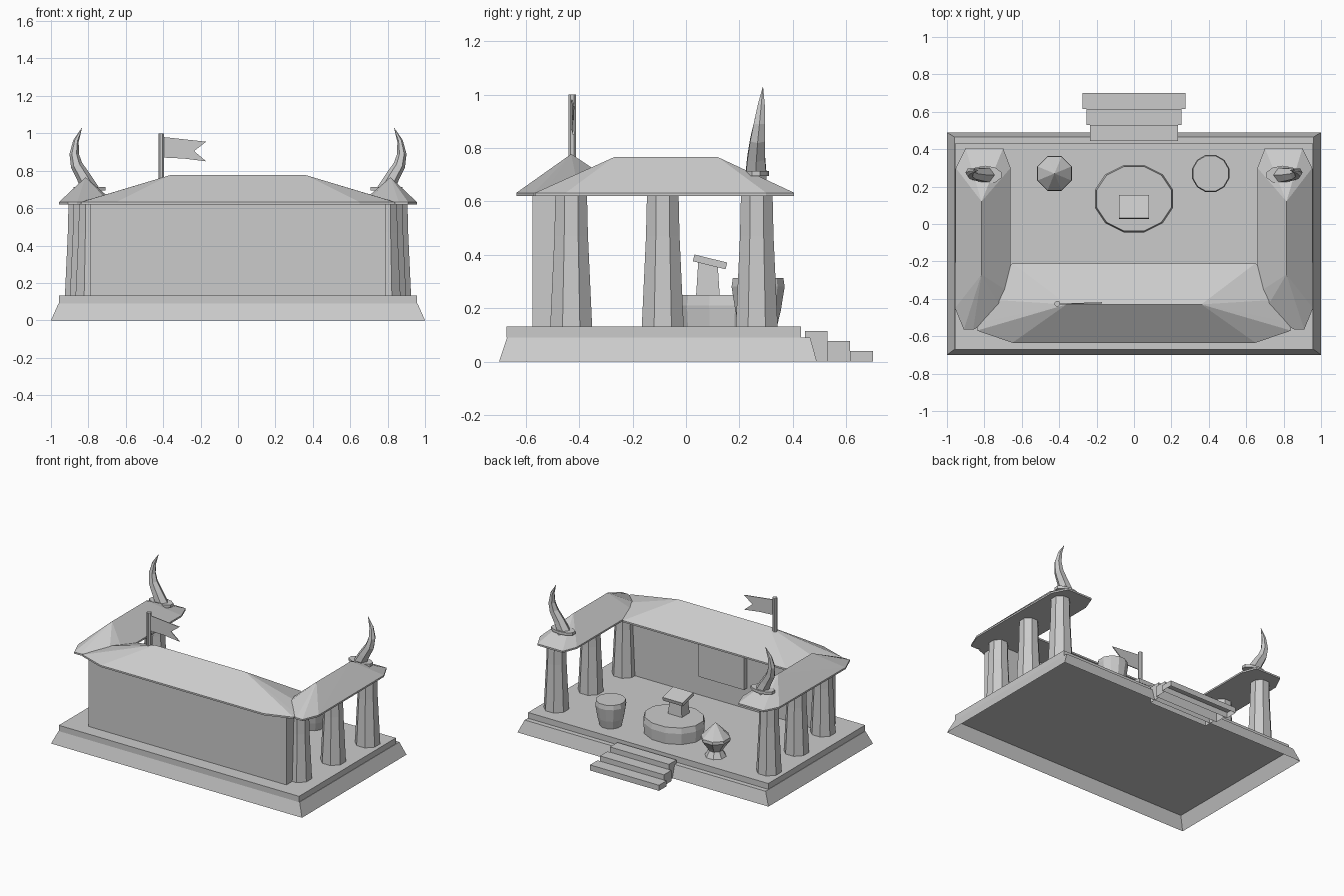
import bpy, bmesh, math
from mathutils import Vector, Matrix

cube = bpy.data.objects.get("Cube")
if cube:
    bpy.data.objects.remove(cube, do_unlink=True)

stone = bpy.data.materials.new("grey_stone")
stone.use_nodes = True
GREY = (0.6, 0.6, 0.6, 1)
stone.diffuse_color = GREY
stone.node_tree.nodes["Principled BSDF"].inputs["Base Color"].default_value = GREY


def finish(name, bm):
    mesh = bpy.data.meshes.new(name)
    bm.to_mesh(mesh)
    bm.free()
    mesh.materials.append(stone)
    obj = bpy.data.objects.new(name, mesh)
    bpy.context.collection.objects.link(obj)
    return obj


def hull(name, points, open_bottom=False):
    """Flat-faced convex solid around the points."""
    bm = bmesh.new()
    verts = [bm.verts.new(p) for p in points]
    bmesh.ops.convex_hull(bm, input=verts)
    loose = [v for v in bm.verts if not v.link_faces]
    bmesh.ops.delete(bm, geom=loose, context='VERTS')
    bmesh.ops.dissolve_limit(bm, angle_limit=0.01, verts=bm.verts, edges=bm.edges)
    bmesh.ops.recalc_face_normals(bm, faces=bm.faces)
    if open_bottom:
        low = min(bm.faces, key=lambda f: f.calc_center_median().z)
        bmesh.ops.delete(bm, geom=[low], context='FACES_ONLY')
    return finish(name, bm)


def rect(x, y0, y1, z):
    return [(sx, sy, z) for sx in (-x, x) for sy in (y0, y1)]


def block(name, x, y0, y1, z0, z1, open_bottom=False):
    return hull(name, rect(x, y0, y1, z0) + rect(x, y0, y1, z1), open_bottom)


def loft(name, rings):
    """Skin a list of equal rings and cap both ends."""
    bm = bmesh.new()
    rows = [[bm.verts.new(p) for p in ring] for ring in rings]
    n = len(rows[0])
    for a, b in zip(rows, rows[1:]):
        for i in range(n):
            j = (i + 1) % n
            bm.faces.new((a[i], a[j], b[j], b[i]))
    bm.faces.new(rows[0])
    bm.faces.new(rows[-1])
    bmesh.ops.remove_doubles(bm, verts=bm.verts, dist=0.0005)
    bmesh.ops.recalc_face_normals(bm, faces=bm.faces)
    return finish(name, bm)


def lathe(name, cx, cy, profile, sides, squash=1.0):
    """Turned part from (radius, height) pairs."""
    rings = []
    for r, z in profile:
        angles = [math.tau * (i + 0.5) / sides for i in range(sides)]
        rings.append([(cx + r * math.cos(a), cy + squash * r * math.sin(a), z) for a in angles])
    return loft(name, rings)


def tube(name, path, sides=6):
    """Tapered tube through (x, y, z, radius) points, bending in the xz plane."""
    centres = [Vector(p[:3]) for p in path]
    depth = Vector((0, 1, 0))
    rings = []
    for k, c in enumerate(centres):
        tangent = centres[min(k + 1, len(path) - 1)] - centres[max(k - 1, 0)]
        across = tangent.cross(depth).normalized()
        r = path[k][3]
        angles = [math.tau * i / sides for i in range(sides)]
        rings.append([c + r * (math.cos(a) * across + math.sin(a) * depth) for a in angles])
    return loft(name, rings)


# Platform: hollow plinth, floor slab and hollow steps
hull("platform_plinth", rect(1, -0.7, 0.49, 0) + rect(0.96, -0.67, 0.465, 0.09), True)
block("platform_floor", 0.957, -0.672, 0.43, 0.09, 0.132, True)
for i in range(3):
    back = 0.7 - 0.085 * i
    block(f"step_{i + 1}", 0.275 - 0.02 * i, back - 0.085, back, 0, 0.04 + 0.0375 * i, True)

# Wall and its panel
block("long_wall", 0.788, -0.575, -0.435, 0.13, 0.63)
block("wall_panel", 0.18, -0.435, -0.402, 0.28, 0.54)

# Main roof
eave = [(s * x, y, z) for s in (-1, 1) for z in (0.62, 0.632)
        for x, y in ((0.65, -0.635), (0.84, -0.57), (0.84, -0.40), (0.65, -0.21))]
ridge = [(s * x, y, z) for s in (-1, 1)
         for x, y, z in ((0.36, -0.43, 0.777), (0.80, -0.52, 0.645))]
hull("main_roof", eave + ridge)

# Side wings: roof, columns and horn, mirrored
wing_eave = ((0.70, 0.405), (0.90, 0.405), (0.953, 0.30), (0.957, -0.45), (0.91, -0.565),
             (0.86, -0.565), (0.69, -0.48), (0.66, -0.37), (0.66, 0.30))
horn = ((0.785, 0.262, 0.69, 0.046), (0.825, 0.263, 0.765, 0.038), (0.863, 0.268, 0.83, 0.032),
        (0.876, 0.275, 0.89, 0.025), (0.866, 0.282, 0.96, 0.015), (0.835, 0.288, 1.028, 0.001))
for side, s in (("left", 1), ("right", -1)):
    points = [(s * x, y, z) for x, y in wing_eave for z in (0.62, 0.632)]
    points += [(s * 0.815, -0.27, 0.765), (s * 0.815, 0.12, 0.765)]
    hull(f"{side}_wing_roof", points)
    for k, (x, y) in enumerate(((0.79, -0.43), (0.82, -0.087), (0.847, 0.265))):
        lathe(f"{side}_column_{k + 1}", s * x, y,
              ((0.085, 0.13), (0.068, 0.47), (0.064, 0.63)), 8)
    tube(f"{side}_horn", [(s * x, y, z, r) for x, y, z, r in horn])
    lathe(f"{side}_horn_collar", s * 0.795, 0.262, ((0.09, 0.694), (0.09, 0.714)), 10, 0.55)

# Flag pole and swallow-tailed flag
lathe("flag_pole", -0.41, -0.426, ((0.016, 0.75), (0.016, 1.0)), 8)
outline = ((-0.40, 0.98), (-0.29, 0.968), (-0.17, 0.955), (-0.235, 0.905),
           (-0.17, 0.85), (-0.29, 0.865), (-0.40, 0.87))
loft("flag", [[(x, y + 0.03 * (x + 0.4), z) for x, z in outline] for y in (-0.431, -0.425)])

# Altar with a tilted lectern
lathe("altar_base", 0, 0.135, ((0.21, 0.13), (0.216, 0.21), (0.207, 0.25)), 12, 0.86)
hull("altar_post", [(x, y, z) for w, z in ((0.055, 0.25), (0.045, 0.375)) for x in (-w, w)
                    for y in (0.082 - w * 0.8, 0.082 + w * 0.8)])
top = block("altar_top", 0.08, -0.063, 0.063, -0.013, 0.013)
top.data.transform(Matrix.Translation((0, 0.09, 0.373)) @ Matrix.Rotation(-0.24, 4, 'X'))

# Drum and covered urn
lathe("drum", 0.41, 0.27, ((0.073, 0.13), (0.088, 0.19), (0.103, 0.28), (0.098, 0.312)), 12)
lathe("urn", -0.425, 0.27, ((0.073, 0.13), (0.048, 0.175), (0.06, 0.195), (0.1, 0.25),
                            (0.098, 0.27), (0.0, 0.37)), 8)
